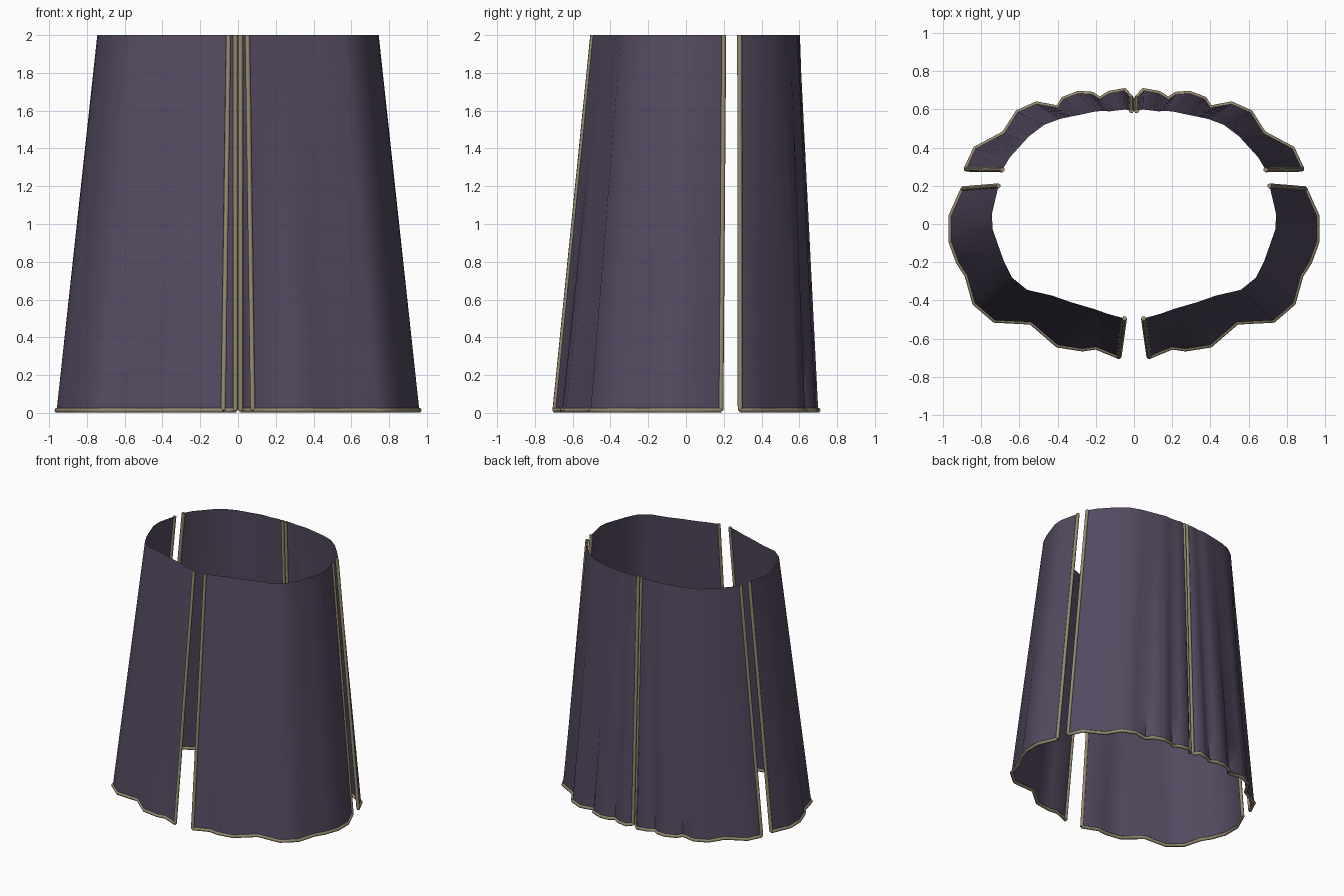
import bpy, bmesh, math

if "Cube" in bpy.data.objects:
    bpy.data.objects.remove(bpy.data.objects["Cube"])

TOP, HEM, R = 2.0, 0.014, 0.013   # top height, hem height, trim radius
ROWS = 8


def material(name, rgb):
    m = bpy.data.materials.new(name)
    m.diffuse_color = (*rgb, 1)
    m.use_nodes = True
    m.node_tree.nodes["Principled BSDF"].inputs["Base Color"].default_value = m.diffuse_color
    return m


cloth_mat = material("dusky purple cloth", (0.088, 0.068, 0.118))
trim_mat = material("dull gold trim", (0.30, 0.255, 0.16))

# Each station is hem x, hem y, top x, top y for the right half
front = [(.078, -.695, .05, -.495), (.20, -.645, .14, -.47), (.27, -.655, .21, -.445),
         (.40, -.635, .33, -.41), (.54, -.515, .43, -.375), (.73, -.505, .56, -.345),
         (.835, -.415, .64, -.28), (.875, -.27, .68, -.20), (.92, -.20, .705, -.13),
         (.96, -.09, .74, -.03), (.96, .04, .745, .05), (.895, .185, .71, .20)]
back = [(.88, .287, .69, .284), (.83, .395, .65, .35), (.68, .475, .55, .46),
        (.61, .585, .47, .52), (.51, .63, .39, .55), (.40, .61, .32, .565),
        (.37, .655, .27, .575), (.29, .685, .21, .588), (.22, .68, .165, .593),
        (.18, .655, .13, .59), (.13, .685, .09, .595), (.05, .70, .045, .60),
        (.014, .66, .014, .592)]


def panel(name, stations, side):
    # Cloth ruled from the folded hem up to the smoother top
    bm = bmesh.new()
    grid = []
    for hx, hy, tx, ty in stations:
        col = []
        for i in range(ROWS + 1):
            t = i / ROWS
            col.append(bm.verts.new((side * (hx + (tx - hx) * t),
                                     hy + (ty - hy) * t, HEM + (TOP - HEM) * t)))
        grid.append(col)
    for a, b in zip(grid, grid[1:]):
        for i in range(ROWS):
            quad = (a[i], b[i], b[i + 1], a[i + 1])
            bm.faces.new(quad if side > 0 else quad[::-1])
    me = bpy.data.meshes.new(name)
    bm.to_mesh(me)
    bm.free()
    me.materials.append(cloth_mat)
    ob = bpy.data.objects.new(name, me)
    bpy.context.collection.objects.link(ob)
    bpy.ops.object.select_all(action='DESELECT')
    ob.select_set(True)
    bpy.context.view_layer.objects.active = ob
    bpy.ops.object.shade_smooth_by_angle(angle=math.radians(60))


def tube(name, points):
    cu = bpy.data.curves.new(name, 'CURVE')
    cu.dimensions = '3D'
    cu.bevel_depth = R
    cu.bevel_resolution = 1
    cu.use_fill_caps = True
    sp = cu.splines.new('POLY')
    sp.points.add(len(points) - 1)
    for p, co in zip(sp.points, points):
        p.co = (*co, 1)
    cu.materials.append(trim_mat)
    bpy.context.collection.objects.link(bpy.data.objects.new(name, cu))


for label, side in (("right", 1), ("left", -1)):
    for part, stations in (("front", front), ("back", back)):
        name = f"{part}_{label}"
        panel(name + "_panel", stations, side)
        # Piping along the hem and up both slit edges
        tube(name + "_hem_trim", [(side * s[0], s[1], HEM) for s in stations])
        for edge, s in (("first", stations[0]), ("last", stations[-1])):
            tube(f"{name}_{edge}_edge_trim",
                 [(side * s[0], s[1], HEM), (side * s[2], s[3], TOP)])
